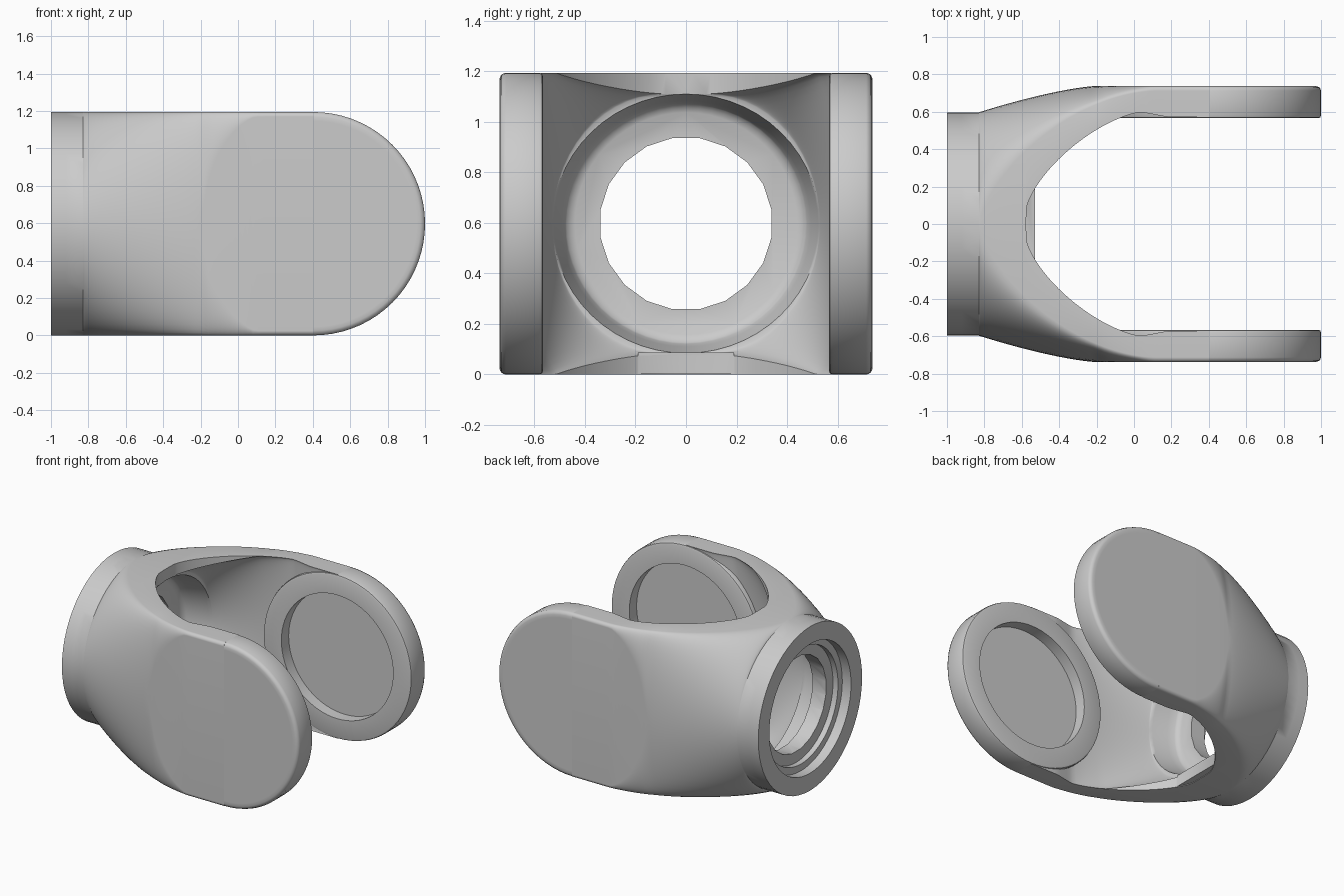
import bpy, bmesh, math
from mathutils import Vector

if "Cube" in bpy.data.objects:
    bpy.data.objects.remove(bpy.data.objects["Cube"])

R = 0.597          # height radius of the whole yoke
DISC_X = 0.403     # centre of the round arm ends
OUT = 0.738        # outer face of the arms
WEB_X = -0.78      # inner face of the web between neck and hollow
MOUTH_X = -0.575   # where the hollow breaks through top and bottom
grey = bpy.data.materials.new("plain grey")
grey.use_nodes = True
grey.diffuse_color = (0.6, 0.6, 0.6, 1)
grey.node_tree.nodes["Principled BSDF"].inputs["Base Color"].default_value = (0.6, 0.6, 0.6, 1)


def clamp(v):
    return max(0.0, min(1.0, v))


def finish(name, bm):
    bmesh.ops.remove_doubles(bm, verts=bm.verts, dist=0.0002)
    bmesh.ops.recalc_face_normals(bm, faces=bm.faces)
    mesh = bpy.data.meshes.new(name)
    bm.to_mesh(mesh)
    bm.free()
    mesh.materials.append(grey)
    ob = bpy.data.objects.new(name, mesh)
    bpy.context.collection.objects.link(ob)
    return ob


def loft(name, stations, section):
    """Skin closed cross-sections along x; a section is one (y, z) quarter, mirrored."""
    bm = bmesh.new()
    rings = []
    for x in stations:
        q = section(x)
        half = q + [(-y, z) for y, z in reversed(q)]
        full = half + [(-y, -z) for y, z in half]
        rings.append([bm.verts.new((x, y, z + R)) for y, z in full])
    n = len(rings[0])
    for a, b in zip(rings, rings[1:]):
        for i in range(n):
            j = (i + 1) % n
            bm.faces.new((a[i], a[j], b[j], b[i]))
    bm.faces.new(rings[0])
    bm.faces.new(rings[-1])
    return finish(name, bm)


def lathe(name, profile, centre, axis, segs, phase=0.0):
    """Revolve (position along axis, radius) points around the x or y axis."""
    bm = bmesh.new()
    rings = []
    for p, r in profile:
        ring = []
        for i in range(segs):
            t = math.tau * (i + phase) / segs
            u, v = r * math.cos(t), r * math.sin(t)
            off = (p, u, v) if axis == "x" else (u, p, v)
            ring.append(bm.verts.new(Vector(centre) + Vector(off)))
        rings.append(ring)
    for a, b in zip(rings, rings[1:]):
        for i in range(segs):
            j = (i + 1) % segs
            bm.faces.new((a[i], a[j], b[j], b[i]))
    return finish(name, bm)


def combine(target, tool, operation):
    mod = target.modifiers.new("combine", "BOOLEAN")
    mod.operation, mod.solver, mod.object = operation, "EXACT", tool
    bpy.context.view_layer.objects.active = target
    bpy.ops.object.modifier_apply(modifier=mod.name)
    bpy.data.objects.remove(tool)


QUARTER = [math.pi / 2 * i / 14 for i in range(15)]


# Outer skin: a round neck that spreads into a flat-sided, flat-topped fork
def outer_section(x):
    k = clamp((x + 0.83) / 0.63)
    width = R + (OUT - R) * (1 - (1 - k) ** 1.4)
    s = clamp((0.12 - x) / 0.95)
    top = 0.712 * (1 - s ** 1.8) ** 0.7
    corner = max(0.025, R - R * math.sqrt(1 - clamp((0.2 - x) / 0.39) ** 2))
    return [(top + (width - top) * math.cos(a), R - corner + corner * math.sin(a)) for a in QUARTER]


# Hollow: round at the web, flaring toward the arms, open above and below past the mouth
def cavity_section(x):
    step = 0.028 * clamp((x - 0.03) / 0.15)
    flare = 1 - (1 - clamp((x - WEB_X) / 0.75)) ** 1.7
    fillet = 0.03 * clamp((WEB_X + 0.03 - x) / 0.03) ** 2
    mid = 0.47 + 0.142 * flare - step - fillet
    height = 0.47 + 0.127 * clamp((x - WEB_X) / 0.6) - fillet
    if x < MOUTH_X:
        top, roof = 0, height
    else:
        s = clamp((0.05 - x) / 0.625)
        top, roof = 0.08 + 0.52 * (1 - s ** 1.5) ** 0.7 - step, 0.75
    return [(top + (mid - top) * math.cos(a), height * math.sin(a)) for a in QUARTER] + [(top, roof)]


neck = [-1.0, -0.92]
fork = [-0.83 + (DISC_X + 0.83) * (i / 60) ** 1.5 for i in range(61)]
body = loft("yoke_body", neck + fork, outer_section)
throat = [WEB_X + 0.01 * i for i in range(4)] + [-0.7, -0.65, -0.6, MOUTH_X - 0.002]
mouth = [MOUTH_X + 1.1 * (i / 48) ** 1.5 for i in range(49)]
combine(body, loft("cavity_cutter", throat + mouth, cavity_section), "DIFFERENCE")

# Small flat lip at the foot of the hollow
bpy.ops.mesh.primitive_cube_add(size=1, location=(-0.57, 0, 0.045))
lip = bpy.context.object
lip.scale = (0.08, 0.38, 0.082)
combine(body, lip, "UNION")

# Stepped socket at the neck end and the bore through the web
centre = (0, 0, R)
socket = lathe("socket_cutter", [(-1.1, 0), (-1.1, 0.47), (-0.93, 0.47), (-0.93, 0.42),
                                 (-0.89, 0.42), (-0.89, 0)], centre, "x", 64)
combine(body, socket, "DIFFERENCE")
bore = lathe("bore_cutter", [(-1.2, 0), (-1.2, 0.343), (-0.6, 0.343), (-0.6, 0)],
             centre, "x", 20, 0.5)
combine(body, bore, "DIFFERENCE")

# Clear the arm walls behind the disc pockets, leaving the outer skin whole
seat = lathe("seat_cutter", [(-0.7, 0), (-0.7, 0.5), (0.7, 0.5), (0.7, 0)],
             (DISC_X, 0, R), "y", 64)
combine(body, seat, "DIFFERENCE")

# Round arm ends with a shallow pocket on the inner face
parts = [body]
for name, side in (("left_arm_disc", 1), ("right_arm_disc", -1)):
    profile = [(OUT - 0.001, 0), (OUT - 0.001, 0.55), (OUT - 0.001, 0.572), (0.73, 0.59),
               (0.713, R), (0.582, R), (0.57, 0.593), (0.566, 0.582), (0.566, 0.45),
               (0.65, 0.45), (0.65, 0)]
    parts.append(lathe(name, [(side * y, r) for y, r in profile], (DISC_X, 0, R), "y", 72))

bpy.ops.object.select_all(action="DESELECT")
for ob in parts:
    ob.select_set(True)
bpy.context.view_layer.objects.active = body
bpy.ops.object.shade_smooth_by_angle(angle=math.radians(48))
